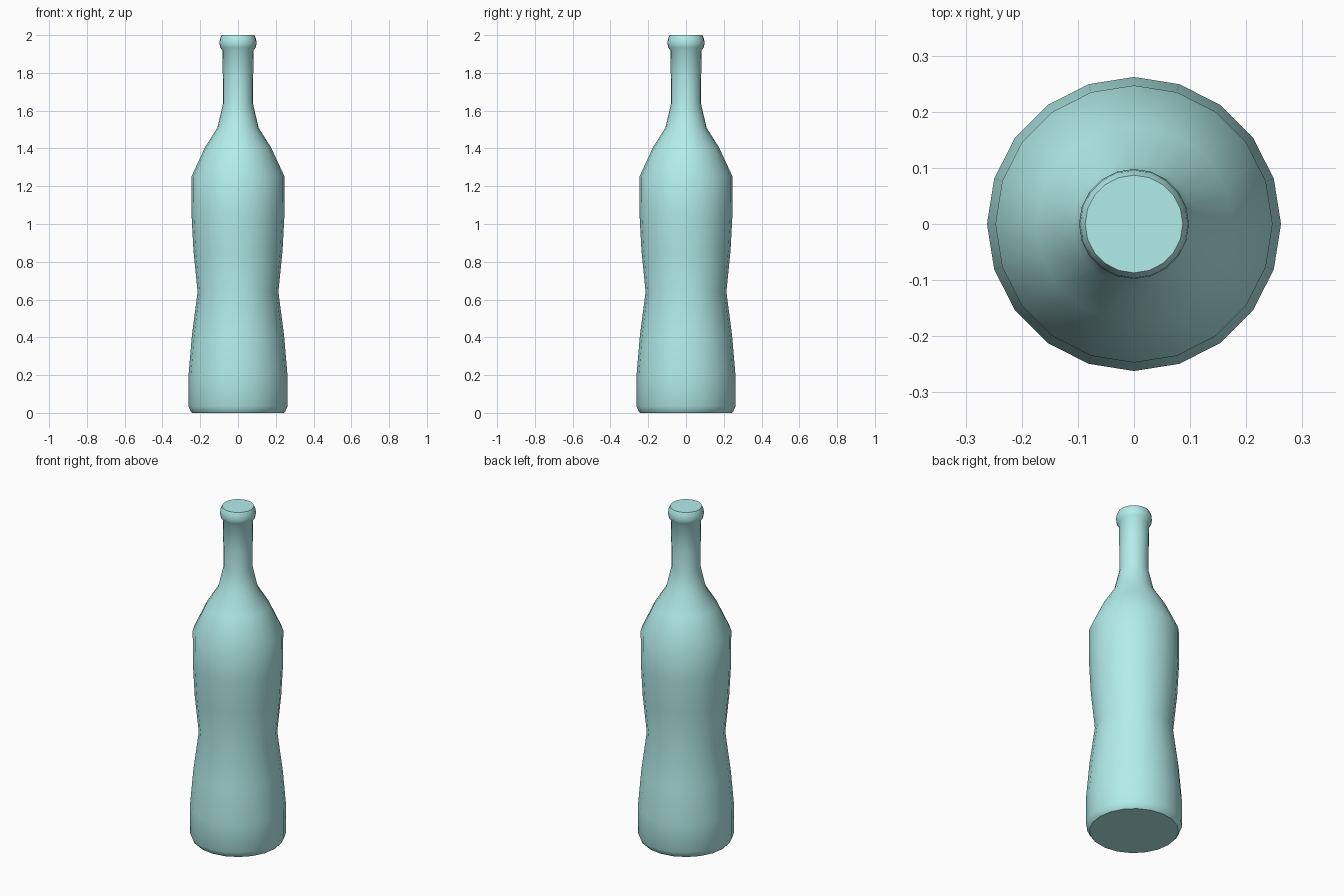
import bpy, bmesh, math

if "Cube" in bpy.data.objects:
    bpy.data.objects.remove(bpy.data.objects["Cube"])

SIDES = 20

# Bottle silhouette from base to mouth: (radius, height)
PROFILE = [
    (0.243, 0.0), (0.25, 0.008), (0.262, 0.035), (0.262, 0.20),
    (0.244, 0.41), (0.214, 0.64), (0.236, 0.86), (0.246, 1.05), (0.247, 1.25),
    (0.175, 1.405), (0.109, 1.51), (0.08, 1.635), (0.08, 1.76), (0.083, 1.92),
    (0.094, 1.935), (0.098, 1.955), (0.096, 1.98), (0.088, 1.997), (0.087, 2.0),
]


def lathe(name, profile, sides):
    bm = bmesh.new()
    rings = [[bm.verts.new((r * math.cos(math.tau * i / sides),
                            r * math.sin(math.tau * i / sides), z))
              for i in range(sides)] for r, z in profile]
    for low, high in zip(rings, rings[1:]):
        for i in range(sides):
            j = (i + 1) % sides
            bm.faces.new((low[i], low[j], high[j], high[i]))
    # Flat base and closed mouth
    bm.faces.new(rings[0][::-1])
    bm.faces.new(rings[-1])
    mesh = bpy.data.meshes.new(name)
    bm.to_mesh(mesh)
    bm.free()
    obj = bpy.data.objects.new(name, mesh)
    bpy.context.collection.objects.link(obj)
    return obj


bottle = lathe("bottle", PROFILE, SIDES)

# Smooth sides, sharp rims around the caps
bottle.data.shade_smooth()
for poly in bottle.data.polygons:
    if len(poly.vertices) == SIDES:
        poly.use_smooth = False

# Pale aqua glass
glass = bpy.data.materials.new("aqua_glass")
glass.diffuse_color = (0.45, 0.85, 0.83, 1.0)
glass.use_nodes = True
glass.node_tree.nodes["Principled BSDF"].inputs["Base Color"].default_value = glass.diffuse_color
bottle.data.materials.append(glass)
